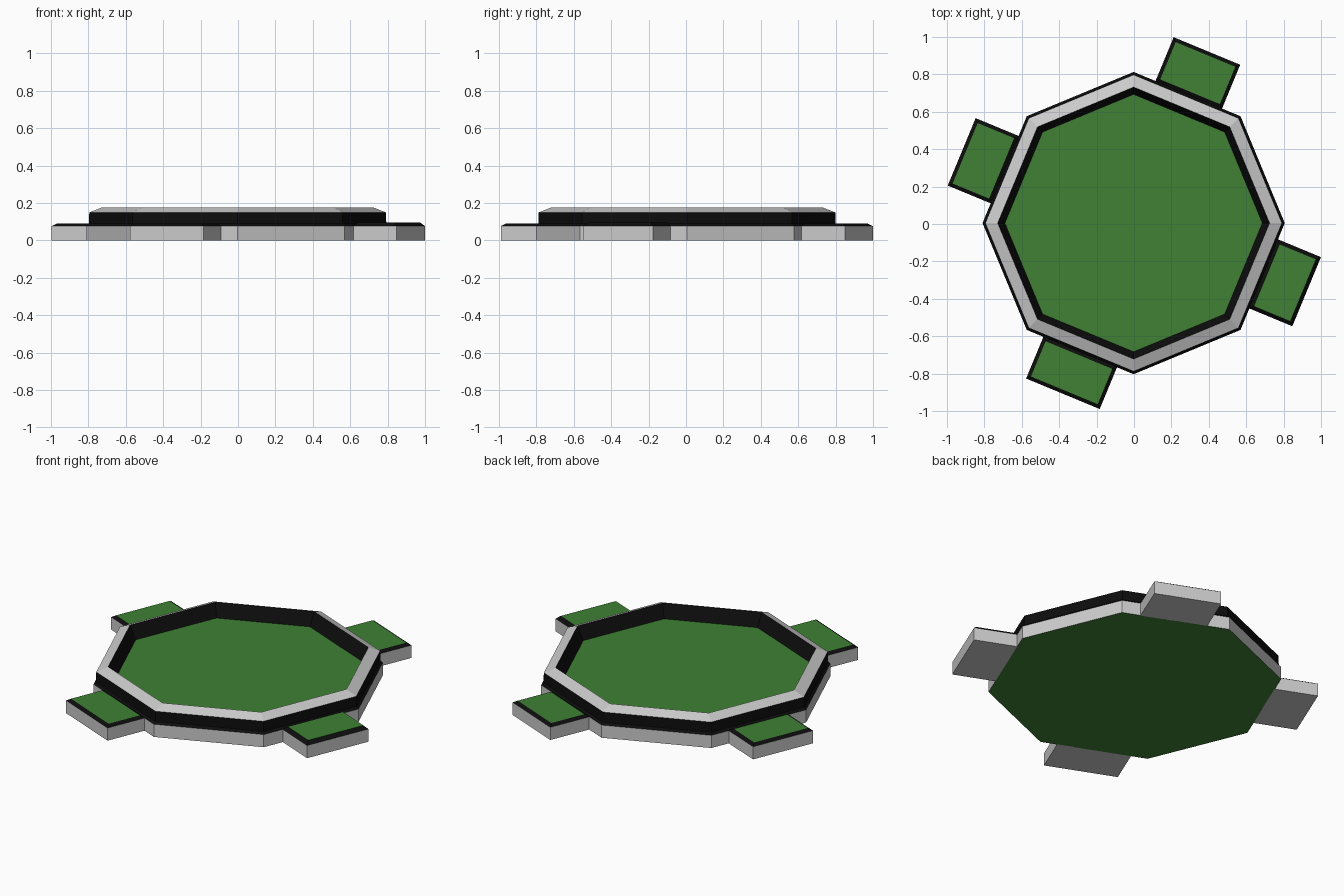
import bpy
from math import cos, sin, radians, tau

if "Cube" in bpy.data.objects:
    bpy.data.objects.remove(bpy.data.objects["Cube"])

CX, CY = -0.002, 0.005


def material(name, rgb):
    m = bpy.data.materials.new(name)
    m.diffuse_color = (*rgb, 1)
    m.use_nodes = True
    m.node_tree.nodes["Principled BSDF"].inputs["Base Color"].default_value = m.diffuse_color
    return m


black = material("black_trim", (0.004, 0.004, 0.004))
green = material("green_felt", (0.05, 0.22, 0.035))


def add_mesh(name, verts, faces, mat=None):
    me = bpy.data.meshes.new(name)
    me.from_pydata(verts, [], faces)
    ob = bpy.data.objects.new(name, me)
    bpy.context.collection.objects.link(ob)
    if mat:
        me.materials.append(mat)
    return ob


def loft(name, rings, mat=None, bottom=False, top=False):
    """Skin a stack of equal rings (counter-clockwise), optionally capped."""
    n = len(rings[0])
    verts = [v for r in rings for v in r]
    faces = [(k * n + i, k * n + (i + 1) % n, (k + 1) * n + (i + 1) % n, (k + 1) * n + i)
             for k in range(len(rings) - 1) for i in range(n)]
    if bottom:
        faces.append(tuple(range(n - 1, -1, -1)))
    if top:
        faces.append(tuple(range(len(verts) - n, len(verts))))
    return add_mesh(name, verts, faces, mat)


def octagon(r, z):
    return [(CX + r * cos(tau * i / 8), CY + r * sin(tau * i / 8), z) for i in range(8)]


def rect(angle, shift, width, near, far, inset, z):
    """Rectangle lying outward from one octagon side."""
    c, s = cos(radians(angle)), sin(radians(angle))
    a, b = near + inset, far - inset
    lo, hi = shift - width / 2 + inset, shift + width / 2 - inset
    return [(CX + d * c - t * s, CY + d * s + t * c, z)
            for d, t in ((a, lo), (b, lo), (b, hi), (a, hi))]


# Octagonal base and its green underside
loft("base_skirt", [octagon(0.808, 0), octagon(0.808, 0.077)])
add_mesh("base_underside", octagon(0.808, 0), [tuple(range(7, -1, -1))], green)

# Raised rim: black outside, grey sloped cap, black inside
loft("rim_outer", [octagon(0.808, 0.077), octagon(0.795, 0.09), octagon(0.793, 0.15)], black)
loft("rim_cap", [octagon(0.793, 0.15), octagon(0.727, 0.176)])
loft("rim_inner", [octagon(0.727, 0.176), octagon(0.688, 0.097)], black)

# Playing surface
add_mesh("table_felt", octagon(0.688, 0.097), [tuple(range(8))], green)

# Side trays: direction, sideways shift, width, outer distance, top height
trays = [(67.5, -0.01, 0.385, 1.0, 0.09), (157.5, 0.0, 0.39, 0.995, 0.09),
         (247.5, 0.0, 0.426, 0.988, 0.09), (337.5, 0.015, 0.4, 0.995, 0.096)]
for i, (ang, shift, width, far, top) in enumerate(trays, 1):
    args = (ang, shift, width, 0.744, far)
    lower, edge = rect(*args, 0, 0), rect(*args, 0, 0.077)
    upper = rect(*args, 0.02, top)
    loft(f"tray_body_{i}", [lower, edge], bottom=True)
    loft(f"tray_trim_{i}", [edge, upper], black)
    add_mesh(f"tray_felt_{i}", upper, [(0, 1, 2, 3)], green)
